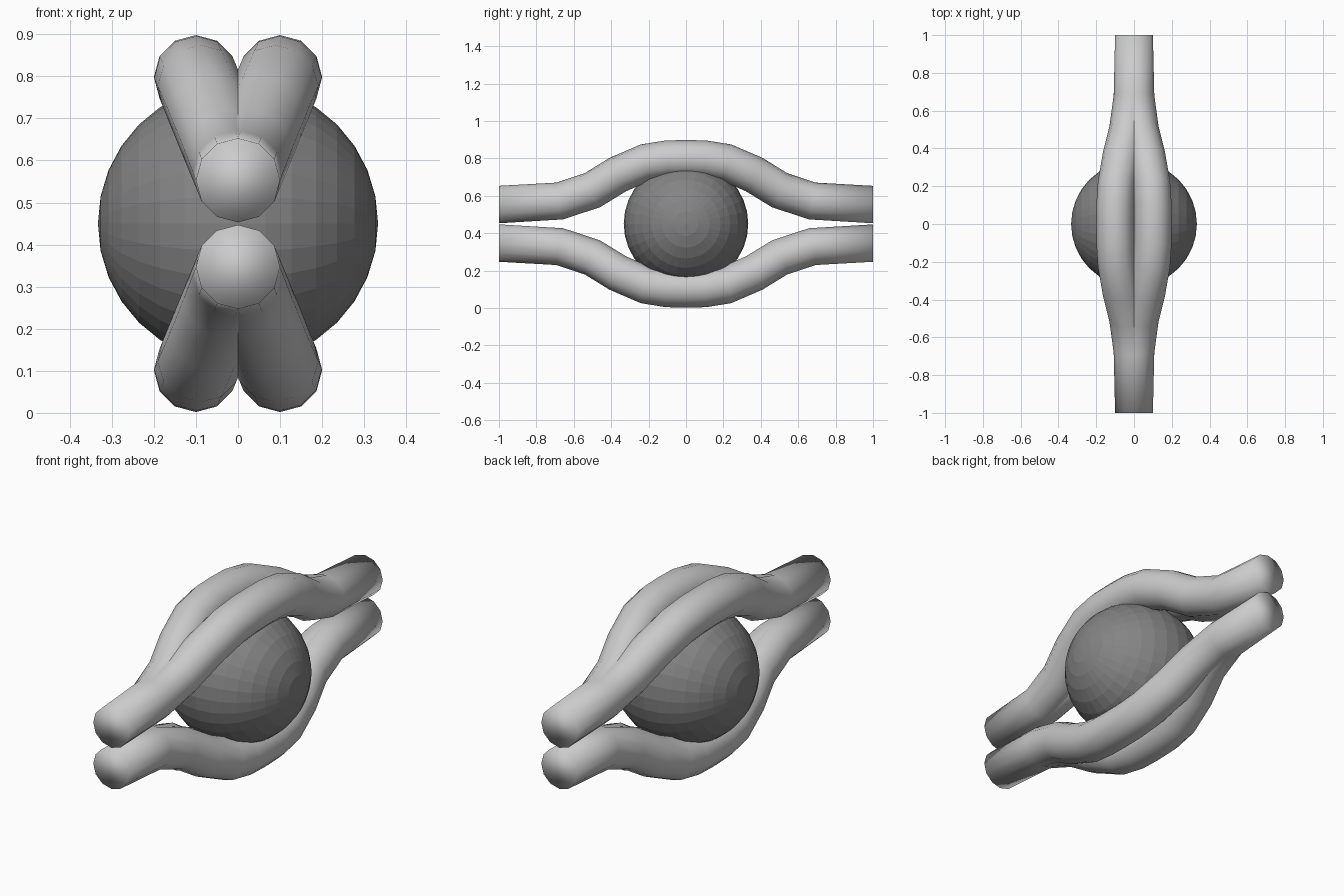
import bpy, bmesh, math
from mathutils import Vector

if "Cube" in bpy.data.objects:
    bpy.data.objects.remove(bpy.data.objects["Cube"])

MID = 0.45     # height of the symmetry plane
R = 0.1        # tube radius
SIDES = 12

# Half path of a bowed tube: (y, height above the middle plane)
half = [(-1, 0.103), (-0.675, 0.122), (-0.5, 0.18), (-0.365, 0.263),
        (-0.215, 0.328), (-0.1, 0.346), (0, 0.348)]
path = half + [(-y, h) for y, h in reversed(half[:-1])]


def tube(name, sx, sz):
    # the path lies in a tilted plane: it moves sideways as it rises
    pts = [Vector((sx * 0.1 * (h - 0.103) / 0.245, y, MID + sz * h)) for y, h in path]
    bm = bmesh.new()
    rings = []
    last = len(pts) - 1
    for i, p in enumerate(pts):
        if i in (0, last):
            t = Vector((0, 1, 0))
        else:
            t = ((pts[i + 1] - p).normalized() + (p - pts[i - 1]).normalized()).normalized()
        side = t.cross(Vector((0, 0, 1))).normalized()
        up = side.cross(t)
        rings.append([bm.verts.new(p + R * (math.sin(a) * side + math.cos(a) * up))
                      for a in (2 * math.pi * k / SIDES for k in range(SIDES))])
    for a, b in zip(rings, rings[1:]):
        for k in range(SIDES):
            n = (k + 1) % SIDES
            bm.faces.new((a[k], a[n], b[n], b[k]))
    bm.faces.new(rings[0])
    bm.faces.new(rings[-1])
    bmesh.ops.recalc_face_normals(bm, faces=bm.faces[:])
    for f in bm.faces:
        f.smooth = True
    me = bpy.data.meshes.new(name)
    bm.to_mesh(me)
    bm.free()
    bpy.context.collection.objects.link(bpy.data.objects.new(name, me))


# Four bowed tubes that join in pairs at both ends
for sz, level in ((1, "upper"), (-1, "lower")):
    for sx, hand in ((1, "right"), (-1, "left")):
        tube(f"{level}_tube_{hand}", sx, sz)

# Faceted ball held between them, poles on the x axis
bpy.ops.mesh.primitive_uv_sphere_add(segments=32, ring_count=16, radius=0.333,
                                     location=(0, 0, MID),
                                     rotation=(0, math.pi / 2, 0))
ball = bpy.context.object
ball.name = "ball"
mat = bpy.data.materials.new("dark_grey")
mat.diffuse_color = (0.23, 0.23, 0.23, 1)
mat.use_nodes = True
mat.node_tree.nodes["Principled BSDF"].inputs["Base Color"].default_value = mat.diffuse_color
ball.data.materials.append(mat)
